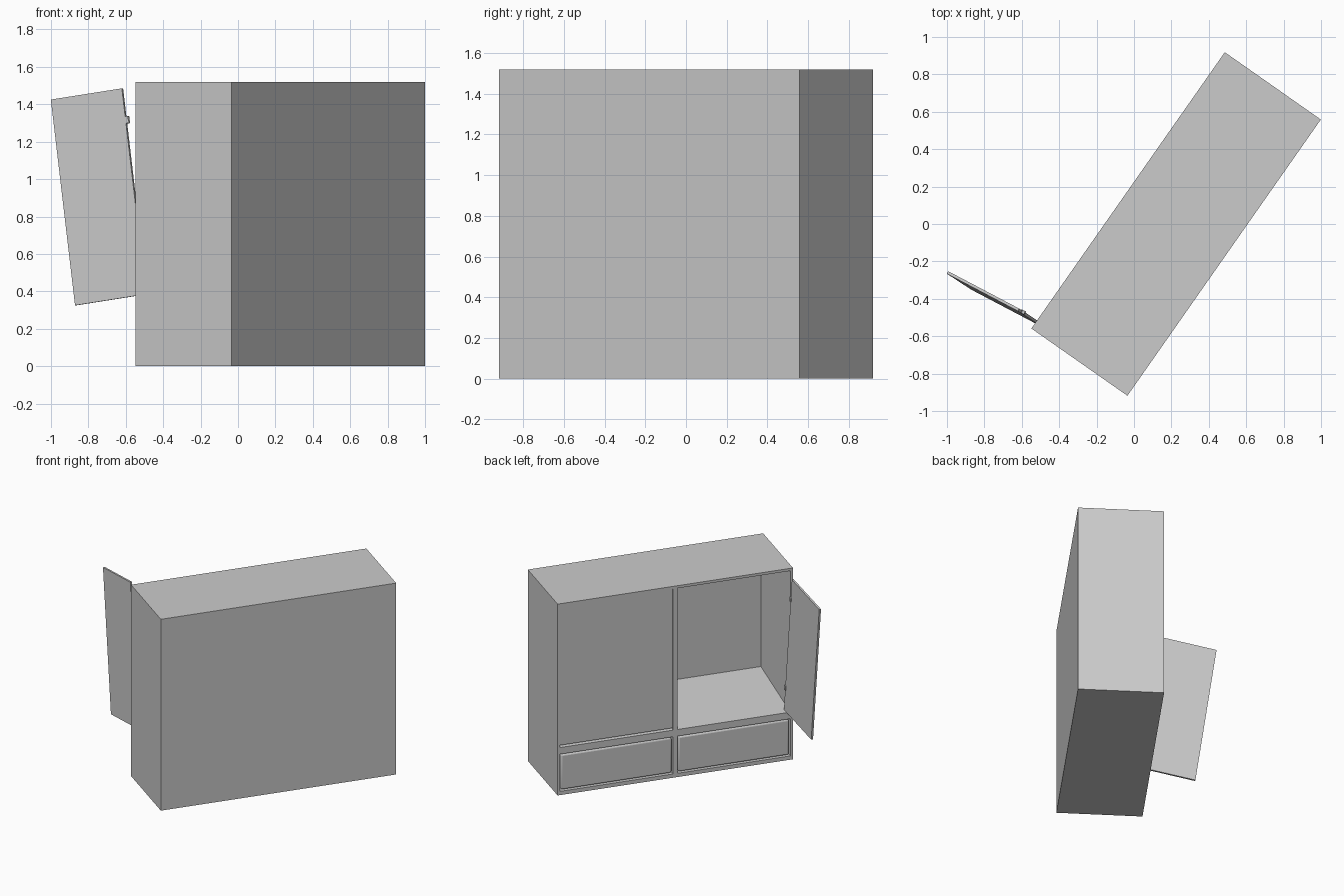
import bpy, bmesh, math
from mathutils import Matrix, Vector

if "Cube" in bpy.data.objects:
    bpy.data.objects.remove(bpy.data.objects["Cube"])

W, D, H = 1.803, 0.627, 1.52          # cabinet width, depth, height
SIDE, MID = 0.02, 0.035               # side panel and divider thickness
BASE = Matrix.Translation((0.225, 0.0, 0)) @ Matrix.Rotation(math.radians(-125), 4, 'Z')


def box(name, lo, hi, frame=BASE, bevel=0.0, rise=0.0):
    """Box between two corners; rise lifts its rear (+y) edge."""
    bm = bmesh.new()
    bmesh.ops.create_cube(bm, size=1)
    for v in bm.verts:
        v.co = Vector([lo[i] + (v.co[i] + 0.5) * (hi[i] - lo[i]) for i in range(3)])
        if v.co.y > (lo[1] + hi[1]) / 2:
            v.co.z += rise
    me = bpy.data.meshes.new(name)
    bm.to_mesh(me)
    bm.free()
    ob = bpy.data.objects.new(name, me)
    bpy.context.collection.objects.link(ob)
    ob.matrix_world = frame
    if bevel:
        m = ob.modifiers.new("bevel", 'BEVEL')
        m.width, m.segments = bevel, 3
    return ob


hw, hd = W / 2, D / 2
inner = hw - SIDE

# Carcass: sides, top, bottom, back, divider
for s, side in ((-1, "left"), (1, "right")):
    xs = sorted((s * inner, s * hw))
    box(f"{side}_side_panel", (xs[0], -hd, 0), (xs[1], hd, H))
box("top_panel", (-inner, -hd, H - 0.02), (inner, hd, H))
box("bottom_panel", (-inner, -hd, 0), (inner, hd, 0.03))
box("back_panel", (-inner, hd - 0.006, 0.03), (inner, hd, H - 0.02))
box("centre_divider", (-MID / 2, -hd, 0.03), (MID / 2, hd - 0.006, H - 0.02))

# Per bay: sloping compartment floor and drawer
for s, side in ((-1, "left"), (1, "right")):
    a, b = sorted((s * MID / 2, s * inner))
    box(f"{side}_compartment_floor", (a, -hd, 0.325), (b, hd - 0.006, 0.378), rise=0.09)
    drawer = box(f"{side}_drawer", (a + 0.008, -hd + 0.004, 0.038), (b - 0.008, hd - 0.05, 0.317), bevel=0.012)
    bpy.context.view_layer.objects.active = drawer
    drawer.select_set(True)
    bpy.ops.object.shade_smooth_by_angle(angle=math.radians(35))
    drawer.select_set(False)

# Closed pair of doors on the left bay
DW, DH, DT = 0.431, 1.105, 0.015
for i, x in enumerate((-inner + 0.001, -MID / 2 - 0.001 - DW)):
    box(f"closed_door_{i + 1}", (x, -hd + 0.006, 0.393), (x + DW, -hd + 0.006 + DT, 0.393 + DH))

# Open door hanging askew from the right side
wx = Vector((0.38, -0.20, 0.06)).normalized()
hz = Vector((-0.13, 0.085, 1.10))
hz = (hz - wx * hz.dot(wx)).normalized()
door_frame = Matrix((wx, hz.cross(wx), hz)).transposed().to_4x4()
door_frame.translation = Vector((-0.492, -0.55, 0.385))
box("open_door", (-0.433, 0, 0), (0, DT, 1.111), door_frame)
for i, z in enumerate((0.17, 0.92)):
    box(f"door_hinge_{i + 1}", (-0.01, 0.0, z), (0.016, 0.02, z + 0.04), door_frame, bevel=0.004)
